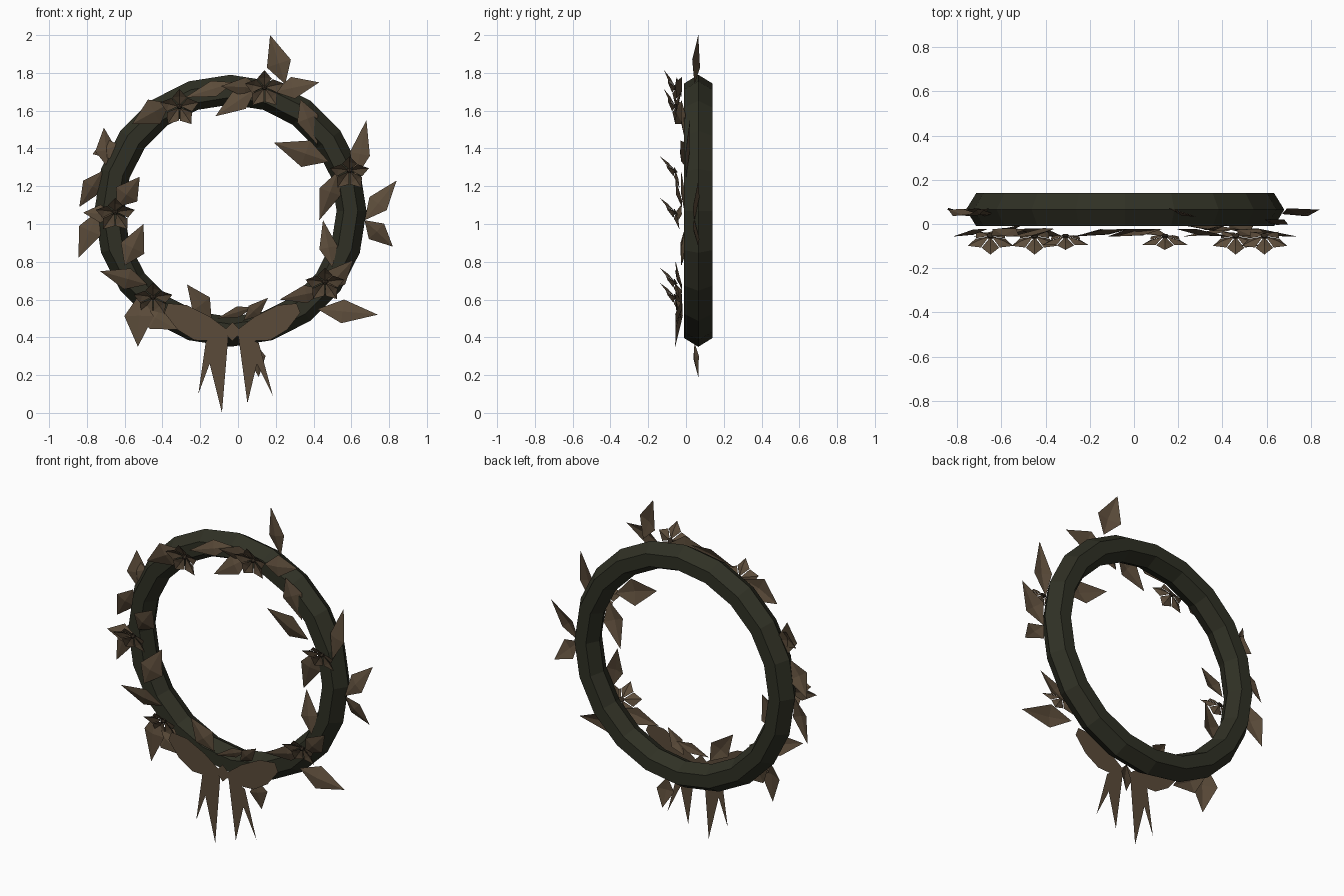
import bpy
import bmesh
import math
from mathutils import Vector, Matrix

if "Cube" in bpy.data.objects:
    bpy.data.objects.remove(bpy.data.objects["Cube"], do_unlink=True)


def make_material(name, colour):
    mat = bpy.data.materials.new(name)
    mat.use_nodes = True
    mat.diffuse_color = (*colour, 1)
    mat.node_tree.nodes["Principled BSDF"].inputs["Base Color"].default_value = (*colour, 1)
    return mat


OLIVE = make_material("dark olive", (0.029, 0.030, 0.018))
BROWN = make_material("dry leaf brown", (0.105, 0.071, 0.042))
DARK = make_material("dark flower centre", (0.035, 0.025, 0.016))


def add_mesh(name, bm, mat):
    mesh = bpy.data.meshes.new(name)
    bm.to_mesh(mesh)
    bm.free()
    mesh.materials.append(mat)
    obj = bpy.data.objects.new(name, mesh)
    bpy.context.collection.objects.link(obj)
    return obj


def face_front(bm):
    bmesh.ops.recalc_face_normals(bm, faces=bm.faces[:])
    if sum(f.normal.y for f in bm.faces) > 0:
        bmesh.ops.reverse_faces(bm, faces=bm.faces[:])


def add_kite(bm, base, left, tip, right, ridge):
    """Four facets meeting at a raised point on the midrib."""
    rim = [bm.verts.new(p) for p in (base, left, tip, right)]
    centre = bm.verts.new(ridge)
    for i in range(4):
        bm.faces.new((rim[i], rim[(i + 1) % 4], centre))


def add_leaves(name, leaves, depth, lean, twist):
    """Each leaf: base x, base z, tip x, tip z, half width."""
    for i, (bx, bz, tx, tz, width) in enumerate(leaves):
        bm = bmesh.new()
        a = Vector((bx, depth, bz))
        b = Vector((tx, depth + lean, tz))
        along = (b - a).normalized()
        side = along.cross(Vector((0, 1, 0))).normalized()
        front = side.cross(along)
        if front.y > 0:
            front = -front
        side = Matrix.Rotation(twist if i % 2 else -twist, 3, along) @ side
        mid = a.lerp(b, 0.42)
        add_kite(bm, a, mid + side * width, b, mid - side * width,
                 mid + front * width * 0.22)
        face_front(bm)
        add_mesh(f"{name}_{i}", bm, BROWN)


# Faceted ring, a hexagonal section spun round
RING_CENTRE = Vector((-.04, .065, 1.07))
section = [(.72, 0), (.674, .075), (.60, .075), (.562, 0), (.60, -.075), (.674, -.075)]
bm = bmesh.new()
verts = [bm.verts.new(RING_CENTRE + Vector((r, y, 0))) for r, y in section]
edges = [bm.edges.new((verts[i - 1], verts[i])) for i in range(len(verts))]
bmesh.ops.spin(bm, geom=verts + edges, cent=RING_CENTRE, axis=(0, 1, 0),
               angle=math.tau, steps=20)
bmesh.ops.remove_doubles(bm, verts=bm.verts[:], dist=.001)
bmesh.ops.recalc_face_normals(bm, faces=bm.faces[:])
add_mesh("wreath_ring", bm, OLIVE)

# Leaves lying on the front
add_leaves("front_leaf", [
    (.19, 1.70, .43, 1.75, .06), (.10, 1.72, -.12, 1.57, .06),
    (-.36, 1.64, -.56, 1.53, .075), (-.64, 1.09, -.52, 1.25, .07),
    (-.48, .68, -.73, .75, .06), (-.52, .63, -.53, .35, .08),
    (-.52, .55, -.32, .44, .07), (-.14, .50, -.27, .68, .06),
    (.08, .56, -.11, .50, .03), (.03, .49, .16, .61, .04),
    (.46, .65, .22, .60, .05), (.46, .65, .61, .81, .06),
    (.42, .55, .74, .52, .065), (-.02, 1.75, -.28, 1.67, .045),
    (.13, 1.72, -.09, 1.73, .055), (-.66, 1.05, -.82, 1.06, .05),
], -.022, -.035, .25)

# Leaves reaching into the opening
add_leaves("inner_leaf", [
    (.48, 1.33, .19, 1.43, .075), (.50, .77, .45, 1.02, .05),
    (.53, 1.28, .43, 1.02, .06), (-.60, .78, -.50, 1.0, .07),
    (.33, 1.66, .42, 1.42, .06),
], -.025, .025, .2)

# Leaves growing from the outer edge
add_leaves("outer_leaf", [
    (.25, 1.74, .17, 2.0, .07), (-.69, 1.30, -.71, 1.51, .06),
    (-.72, 1.28, -.84, 1.09, .06), (-.74, 1.07, -.845, .82, .065),
    (.67, 1.02, .84, 1.23, .06), (.67, 1.02, .82, .88, .06),
    (.09, .37, .11, .19, .05), (-.63, 1.42, -.77, 1.37, .06),
], .045, .02, .3)
add_leaves("shoulder_leaf", [(.62, 1.24, .68, 1.55, .055)], 0, .02, .2)

# Five-petalled flowers, nodding forward: x, z, tilt in degrees
flowers = [(-.31, 1.62, 18), (.14, 1.72, 18), (.59, 1.28, 32),
           (-.65, 1.06, 32), (.46, .69, 32), (-.45, .61, 32)]
for i, (fx, fz, tilt) in enumerate(flowers):
    place = Matrix.Translation((fx, -.06, fz)) @ Matrix.Rotation(math.radians(tilt), 4, 'X')
    bm = bmesh.new()
    for k in range(5):
        turn = k * math.tau / 5

        def polar(radius, angle, depth):
            return place @ Vector((radius * math.sin(turn + angle), depth,
                                   radius * math.cos(turn + angle)))

        add_kite(bm, polar(.006, 0, .005), polar(.07, -.6, -.02), polar(.108, 0, -.025),
                 polar(.07, .6, -.02), polar(.06, 0, -.006))
    face_front(bm)
    add_mesh(f"flower_{i}", bm, BROWN)
    bm = bmesh.new()
    bmesh.ops.create_cone(bm, cap_ends=True, segments=5, radius1=.018, radius2=.008,
                          depth=.02, matrix=place @ Matrix.Rotation(math.pi / 2, 4, 'X'))
    add_mesh(f"flower_centre_{i}", bm, DARK)


# Flat ribbon bow
def add_plate(name, outline, depth, flip=1):
    bm = bmesh.new()
    bm.faces.new([bm.verts.new((flip * x - .03, depth, z)) for x, z in outline])
    bm.normal_update()
    face_front(bm)
    bmesh.ops.triangulate(bm, faces=bm.faces[:])
    add_mesh(name, bm, BROWN)


loop = [(0, .42), (.08, .38), (.2, .385), (.29, .44), (.36, .53),
        (.34, .58), (.24, .57), (.12, .51), (.04, .45)]
add_plate("bow_loop_left", loop, -.095)
add_plate("bow_loop_right", loop, -.095, -1)
add_plate("bow_tail_left", [(.03, .42), (.08, .05), (.13, .26), (.215, .09), (.14, .37)], -.092)
add_plate("bow_tail_right", [(.02, .42), (.055, 0), (.12, .26), (.18, .1), (.14, .38)], -.092, -1)
add_plate("bow_knot", [(0, .38), (.05, .43), (0, .48), (-.05, .43)], -.1)
